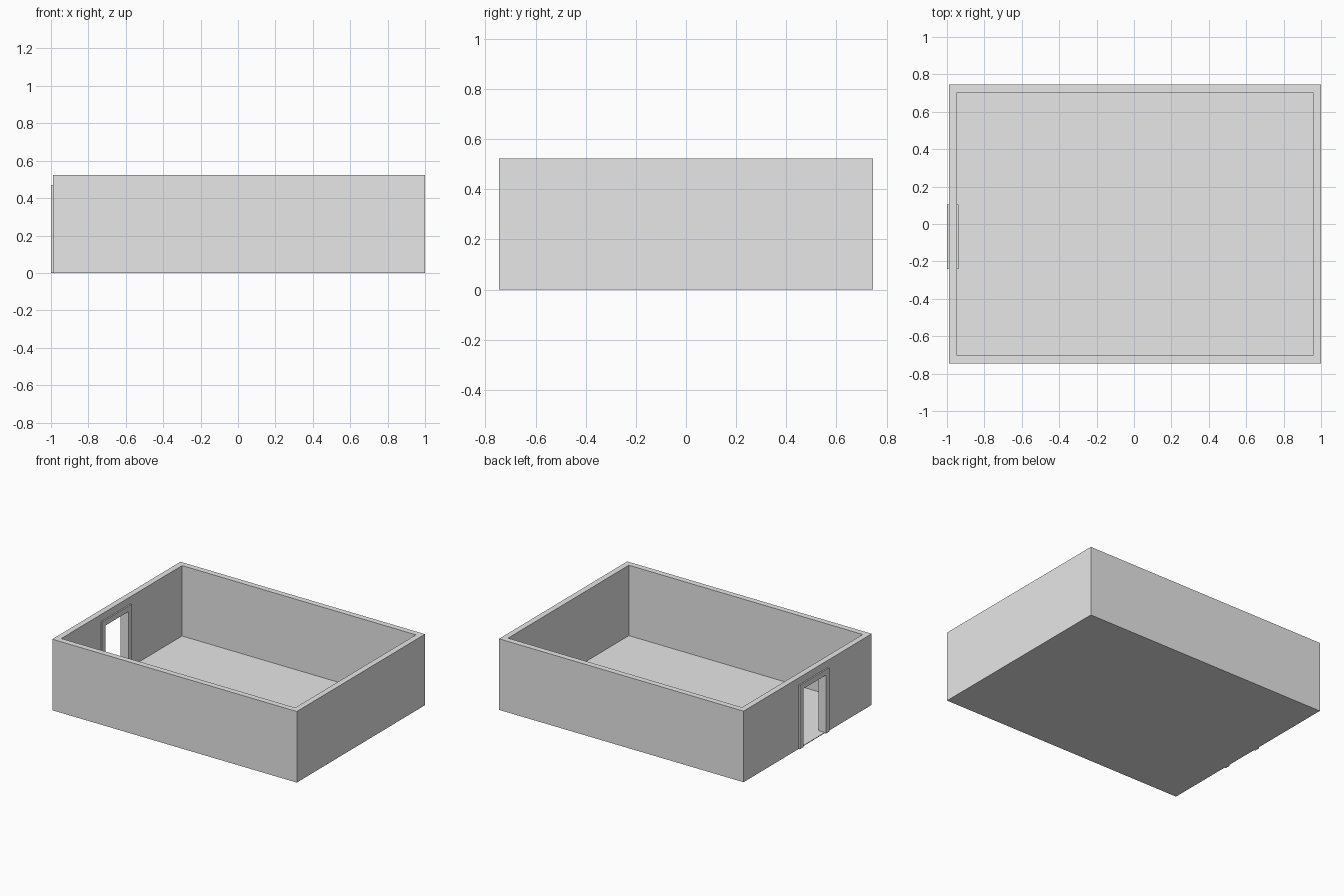
import bpy
import bmesh
from mathutils import Vector

cube = bpy.data.objects.get("Cube")
if cube:
    bpy.data.objects.remove(cube, do_unlink=True)

grey = bpy.data.materials.new("plain_grey")
grey.use_nodes = True
grey.diffuse_color = (0.8, 0.8, 0.8, 1)
grey.node_tree.nodes["Principled BSDF"].inputs["Base Color"].default_value = (0.8, 0.8, 0.8, 1)


def finish(name, bm):
    bmesh.ops.recalc_face_normals(bm, faces=bm.faces)
    mesh = bpy.data.meshes.new(name)
    bm.to_mesh(mesh)
    bm.free()
    mesh.materials.append(grey)
    obj = bpy.data.objects.new(name, mesh)
    bpy.context.collection.objects.link(obj)
    return obj


def box(name, low, high):
    low, high = Vector(low), Vector(high)
    bm = bmesh.new()
    bmesh.ops.create_cube(bm, size=1)
    bmesh.ops.scale(bm, vec=high - low, verts=bm.verts)
    bmesh.ops.translate(bm, vec=(low + high) / 2, verts=bm.verts)
    return finish(name, bm)


def cut(target, cutter):
    cutter.hide_render = True
    bpy.context.view_layer.objects.active = target
    mod = target.modifiers.new("opening", "BOOLEAN")
    mod.operation = "DIFFERENCE"
    mod.solver = "EXACT"
    mod.object = cutter
    bpy.ops.object.modifier_apply(modifier=mod.name)
    bpy.data.objects.remove(cutter, do_unlink=True)


# Overall sizes
LEFT, RIGHT, DEPTH, HEIGHT = -0.99, 1.0, 0.745, 0.523
WALL, FLOOR = 0.043, 0.005
DOOR_A, DOOR_B, DOOR_TOP, TRIM = -0.24, 0.105, 0.47, 0.04

# Four walls around an open room, with a doorway in one end
walls = box("walls", (LEFT, -DEPTH, 0), (RIGHT, DEPTH, HEIGHT))
cut(walls, box("room_cutter", (LEFT + WALL, -DEPTH + WALL, -1), (RIGHT - WALL, DEPTH - WALL, 1)))
cut(walls, box("door_cutter", (LEFT - 0.1, DOOR_A + TRIM / 2, -1),
               (LEFT + 0.1, DOOR_B - TRIM / 2, DOOR_TOP - TRIM / 2)))

# Floor slab and threshold
box("floor", (LEFT + WALL, -DEPTH + WALL, 0), (RIGHT - WALL, DEPTH - WALL, FLOOR))
box("threshold", (LEFT, DOOR_A + TRIM, 0), (LEFT + WALL, DOOR_B - TRIM, FLOOR))

# Door frame: an arch-shaped profile extruded through the wall
a, b = DOOR_A, DOOR_B
profile = [(a, 0), (a, DOOR_TOP), (b, DOOR_TOP), (b, 0),
           (b - TRIM, 0), (b - TRIM, DOOR_TOP - TRIM),
           (a + TRIM, DOOR_TOP - TRIM), (a + TRIM, 0)]
bm = bmesh.new()
face = bm.faces.new([bm.verts.new((-1.0, y, z)) for y, z in profile])
extruded = bmesh.ops.extrude_face_region(bm, geom=[face])["geom"]
moved = [v for v in extruded if isinstance(v, bmesh.types.BMVert)]
bmesh.ops.translate(bm, vec=(0.063, 0, 0), verts=moved)
if face.is_valid and len(bm.faces) < len(profile) + 2:
    bm.faces.new([v for v in bm.verts if v not in moved])
finish("door_frame", bm)
